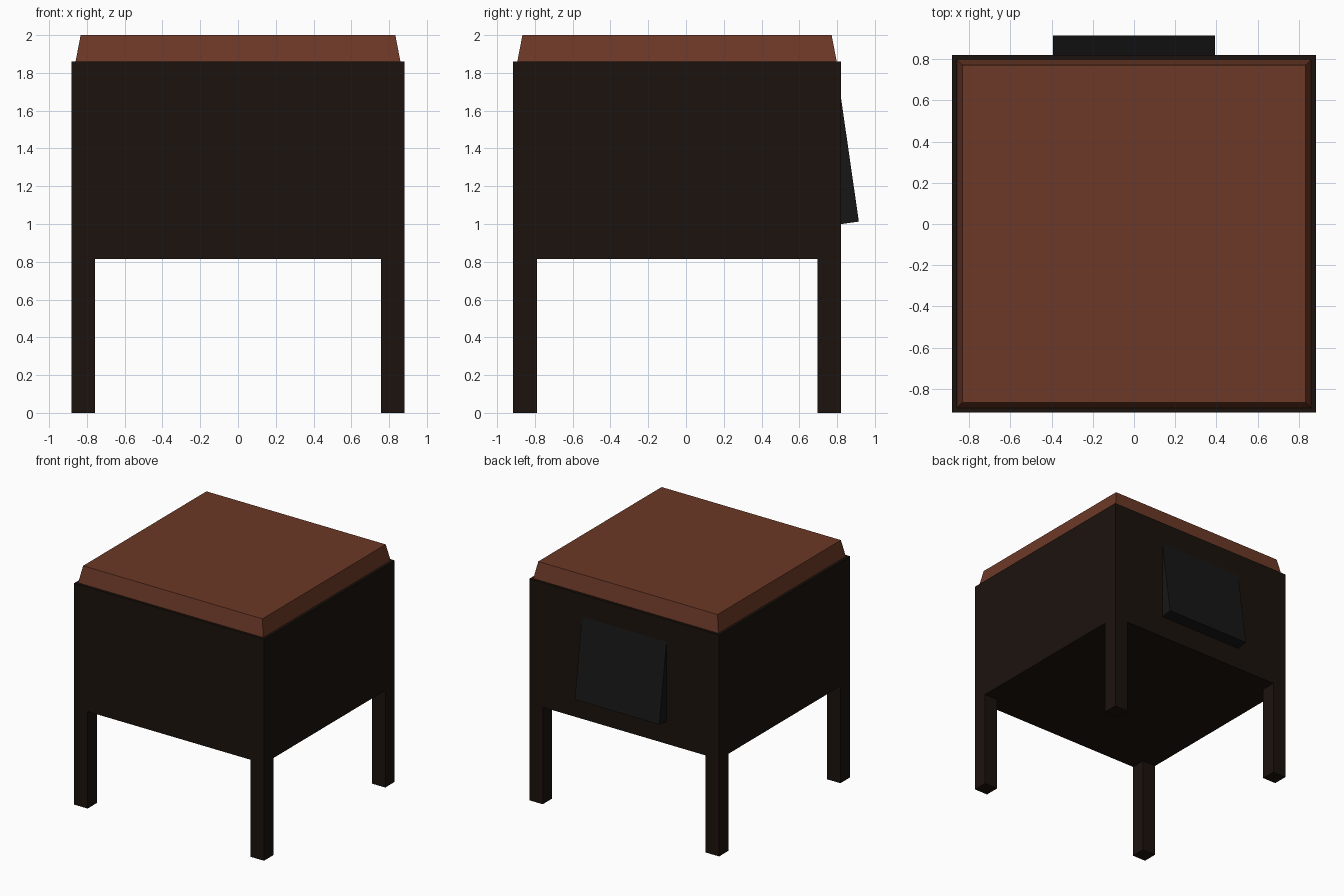
import bpy, bmesh, math
from mathutils import Vector

if "Cube" in bpy.data.objects:
    bpy.data.objects.remove(bpy.data.objects["Cube"])


def material(name, rgb):
    m = bpy.data.materials.new(name)
    m.diffuse_color = (*rgb, 1)
    m.use_nodes = True
    m.node_tree.nodes["Principled BSDF"].inputs["Base Color"].default_value = m.diffuse_color
    return m


def block(name, x, y, z, mat, inset=0.0):
    """Box from x, y, z ranges; inset narrows the top on every side."""
    bm = bmesh.new()
    bmesh.ops.create_cube(bm, size=1)
    for v in bm.verts:
        d = inset if v.co.z > 0 else 0
        i, j, k = (int(c > 0) for c in v.co)
        v.co = Vector((x[i] + (-d if i else d), y[j] + (-d if j else d), z[k]))
    me = bpy.data.meshes.new(name)
    bm.to_mesh(me)
    bm.free()
    ob = bpy.data.objects.new(name, me)
    me.materials.append(mat)
    bpy.context.collection.objects.link(ob)
    return ob


dark_wood = material("dark_wood", (0.011, 0.006, 0.004))
brown = material("brown_top", (0.15, 0.04, 0.02))
black = material("black_panel", (0.008, 0.008, 0.008))

X, Y0, Y1 = 0.882, -0.915, 0.82
LEG, BODY_Z, TOP_Z = 0.125, 0.815, 1.86

# Main cabinet
block("cabinet", (-X, X), (Y0, Y1), (BODY_Z, TOP_Z), dark_wood)

# Square corner legs, flush with the cabinet sides
for end, y in (("front", (Y0, Y0 + LEG)), ("back", (Y1 - LEG, Y1))):
    for side, x in (("left", (-X, -X + LEG)), ("right", (X - LEG, X))):
        block(f"{end}_{side}_leg", x, y, (0, BODY_Z), dark_wood)

# Tapered top slab
block("top_slab", (-0.86, 0.86), (-0.893, 0.798), (TOP_Z, 2.0), brown, inset=0.027)

# Tilted rear panel, pivoting on its lower outer edge and sunk into the cabinet
panel = block("rear_panel", (-0.393, 0.393), (-0.12, 0), (0, 0.67), black)
panel.location = (0, 0.915, 1.013)
panel.rotation_euler.x = math.radians(8.2)
